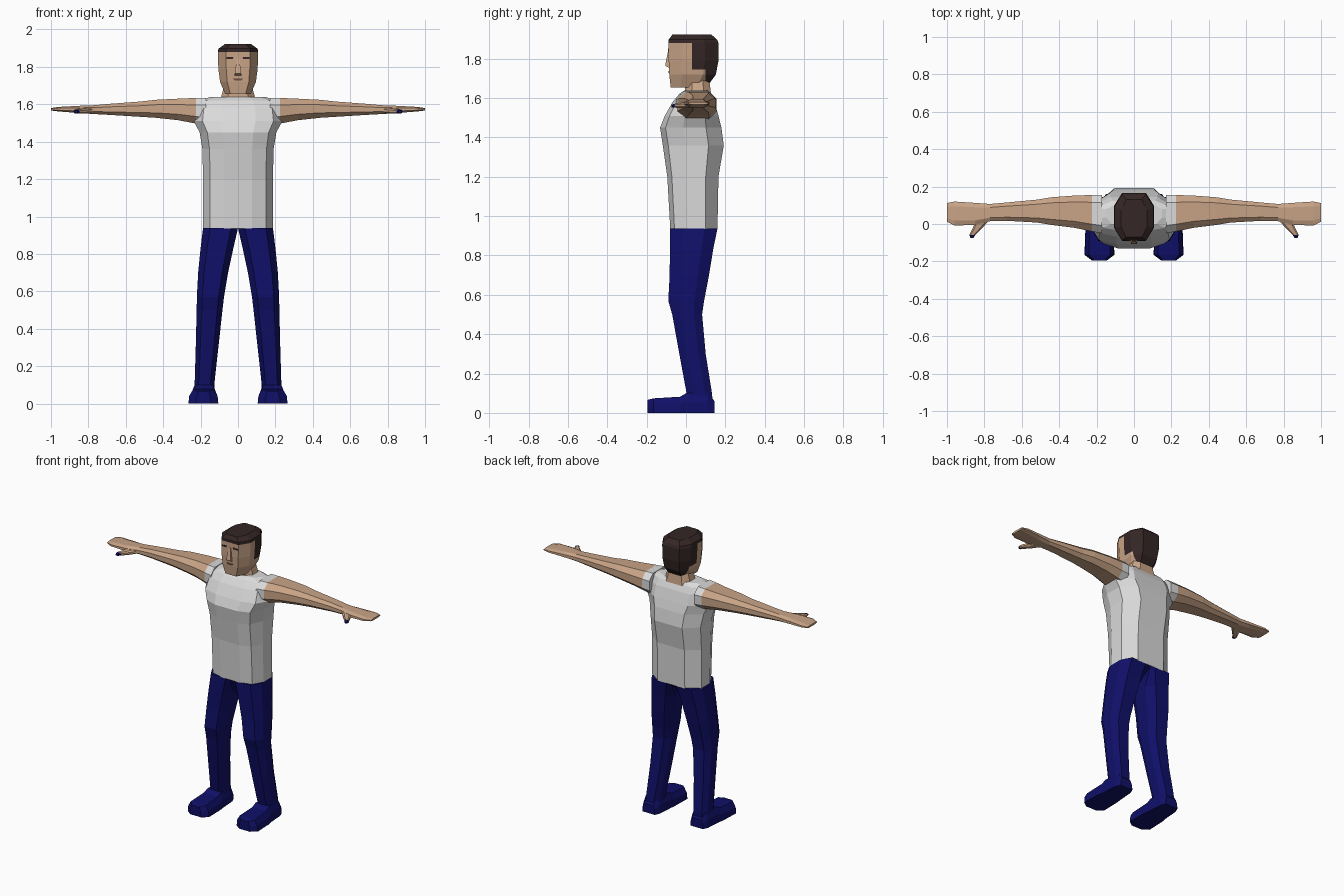
import bpy, bmesh
from mathutils import Vector


def mat(name, r, g, b):
    m = bpy.data.materials.new(name)
    m.diffuse_color = (r, g, b, 1)
    return m


SKIN = mat("skin", 0.58, 0.37, 0.24)
SHIRT = mat("shirt_grey", 0.70, 0.70, 0.70)
NAVY = mat("trouser_navy", 0.005, 0.005, 0.14)
HAIR = mat("hair_brown", 0.035, 0.02, 0.019)
LIPS = mat("lip_brown", 0.16, 0.075, 0.05)

OCT = [(-.6, -1), (.6, -1), (1, -.45), (1, .45), (.6, 1), (-.6, 1), (-1, .45), (-1, -.45)]
TORSO = [(-.4, -1), (.4, -1), (.8, -.82), (1, -.25), (1, .5), (.55, 1),
         (-.55, 1), (-1, .5), (-1, -.25), (-.8, -.82)]
FOOT = [(-1, -1), (1, -1), (.95, .1), (.7, 1), (-.7, 1), (-.95, .1)]
BOX = [(-1, -1), (1, -1), (1, 1), (-1, 1)]


def loft(name, rings, profile, axis, mats, rule=None, mirror=False, cuts=(), edit=None):
    """Each ring is (position on axis, u min, u max, v min, v max)."""
    bm = bmesh.new()
    loops = []
    for t, u0, u1, v0, v1 in rings:
        loop = []
        for pu, pv in profile:
            co = [(u0 + u1) / 2 + pu * (u1 - u0) / 2, (v0 + v1) / 2 + pv * (v1 - v0) / 2]
            co.insert(axis, t)
            loop.append(bm.verts.new(co))
        loops.append(loop)
    n = len(profile)
    for a, b in zip(loops, loops[1:]):
        for i in range(n):
            j = (i + 1) % n
            bm.faces.new((a[i], a[j], b[j], b[i]))
    bm.faces.new(loops[0])
    bm.faces.new(loops[-1])
    if edit:
        for v in bm.verts:
            edit(v)
    for co, no in cuts:
        bmesh.ops.bisect_plane(bm, geom=bm.verts[:] + bm.edges[:] + bm.faces[:],
                               plane_co=co, plane_no=no)
    bmesh.ops.recalc_face_normals(bm, faces=bm.faces[:])
    if rule:
        for f in bm.faces:
            f.material_index = rule(f.calc_center_median())
    me = bpy.data.meshes.new(name)
    bm.to_mesh(me)
    bm.free()
    for m in mats:
        me.materials.append(m)
    ob = bpy.data.objects.new(name, me)
    bpy.context.collection.objects.link(ob)
    if mirror:
        ob.modifiers.new("mirror", "MIRROR").use_mirror_merge = False
    return ob


# Shirt body
loft("shirt", [(z, -w, w, f, b) for z, w, f, b in [
    (.935, .187, -.08, .16), (1.2, .187, -.095, .165), (1.36, .19, -.118, .192),
    (1.45, .205, -.132, .18), (1.51, .237, -.108, .165), (1.58, .228, -.068, .145),
    (1.62, .208, -.035, .125), (1.638, .15, -.01, .11)]], TORSO, 2, [SHIRT])

# Neck and head, hair separated by cut lines
loft("neck", [(1.60, -.11, .11, -.02, .13), (1.64, -.09, .09, -.005, .125),
              (1.72, -.068, .068, .0, .115)], OCT, 2, [SKIN])


def is_hair(c):
    return int(c.z > 1.88 or (c.y > .03 and c.z > 1.745) or c.y > .10)


loft("head", [(z, -w, w, f, b) for z, w, f, b in [
    (1.655, .068, -.078, .105), (1.72, .096, -.085, .152), (1.79, .105, -.088, .165),
    (1.88, .108, -.088, .165), (1.897, .105, -.088, .158), (1.922, .07, -.07, .13)]],
    OCT, 2, [SKIN, HAIR], is_hair,
    cuts=[((0, .03, 0), Vector((0, 1, 0))), ((0, .10, 0), Vector((0, 1, 0))),
          ((0, 0, 1.745), Vector((0, 0, 1)))])

# Face details
loft("nose", [(1.755, -.018, .018, -.09, -.08), (1.765, -.016, .016, -.106, -.08),
              (1.845, -.008, .008, -.09, -.08)], BOX, 2, [SKIN])
loft("eye", [(1.842, .027, .06, -.091, -.083), (1.852, .025, .064, -.091, -.083)],
     BOX, 2, [HAIR], mirror=True)
loft("mouth", [(1.727, -.018, .018, -.089, -.081), (1.737, -.026, .026, -.089, -.081)],
     BOX, 2, [LIPS])

# Arms with short sleeve edge and flat hands
loft("arm", [
    (.17, -.05, .155, 1.49, 1.635), (.225, -.04, .155, 1.497, 1.634),
    (.32, -.02, .152, 1.515, 1.630), (.44, -.005, .143, 1.528, 1.624),
    (.52, .008, .13, 1.533, 1.615), (.68, .017, .115, 1.543, 1.603),
    (.77, .015, .107, 1.548, 1.595), (.85, -.005, .113, 1.553, 1.592),
    (.96, -.008, .12, 1.562, 1.586), (1.0, .012, .112, 1.567, 1.580)],
    OCT, 0, [SKIN, SHIRT], lambda c: int(c.x < .222), mirror=True)
loft("thumb", [
    (.035, .76, .84, 1.553, 1.585), (-.02, .81, .862, 1.55, 1.577),
    (-.058, .848, .88, 1.551, 1.571), (-.074, .858, .875, 1.553, 1.566)],
    OCT, 1, [SKIN, NAVY], lambda c: int(c.y < -.06), mirror=True)


# Trouser legs, squared at the centre seam
def square_seam(v):
    if v.co.z > .93 and v.co.x < .04:
        v.co.y = -.08 if v.co.y < .04 else .16


loft("leg", [
    (.938, 0, .187, -.08, .16), (.83, .025, .2, -.082, .138),
    (.70, .053, .213, -.083, .117), (.57, .075, .22, -.09, .092),
    (.50, .083, .221, -.07, .082), (.30, .105, .226, -.034, .10),
    (.10, .127, .232, .003, .132), (.03, .125, .235, .0, .138)],
    OCT, 2, [NAVY], mirror=True, edit=square_seam)

# Shoes
loft("shoe", [
    (.145, .135, .23, 0, .06), (.11, .12, .245, 0, .10), (.0, .112, .253, 0, .10),
    (-.03, .108, .26, 0, .082), (-.165, .105, .265, 0, .074), (-.195, .145, .225, 0, .066)],
    FOOT, 1, [NAVY], mirror=True)
